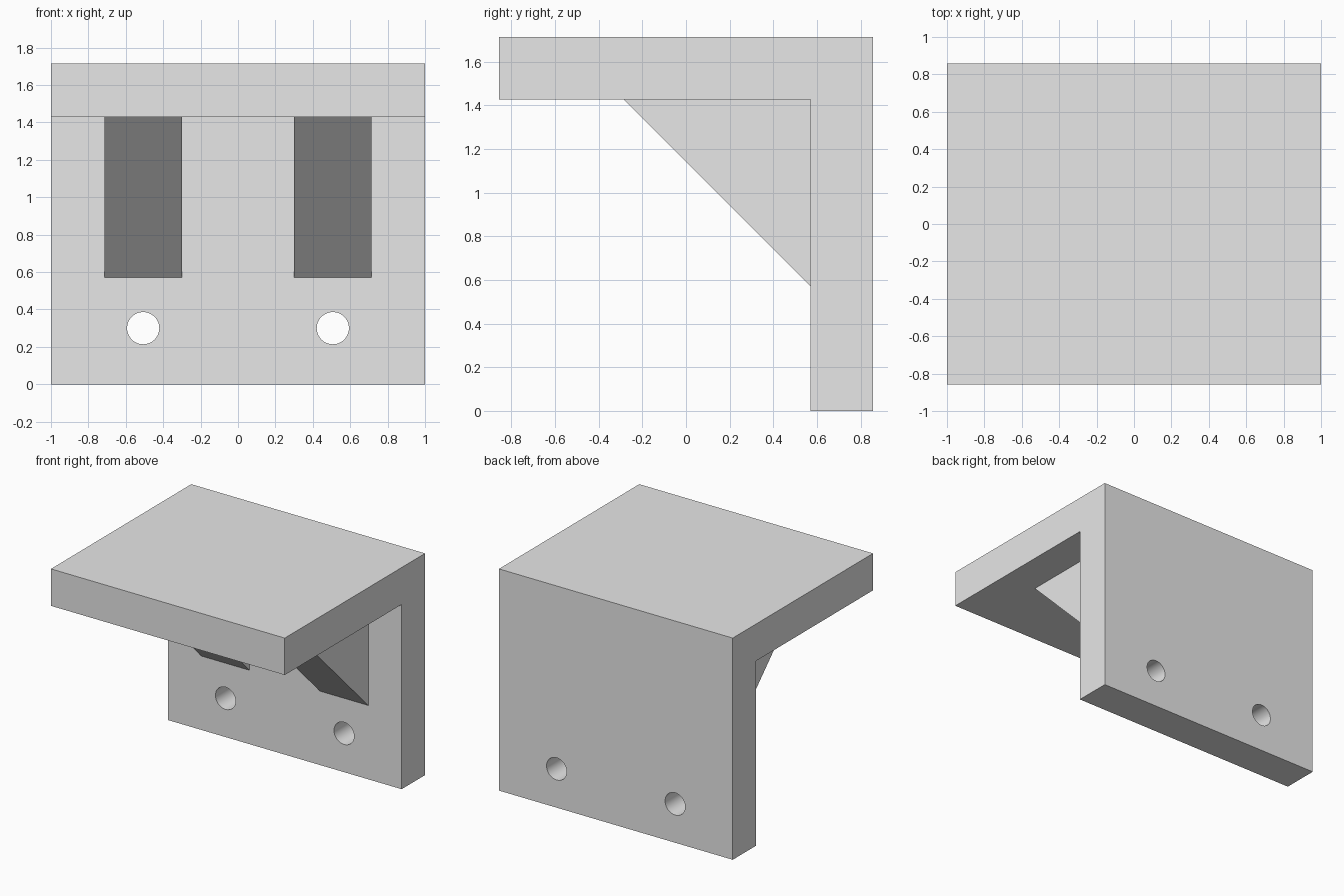
import bpy
import bmesh
import math

cube = bpy.data.objects.get("Cube")
if cube:
    bpy.data.objects.remove(cube, do_unlink=True)

# Everything sits on a grid of one seventh
U = 1 / 7
HALF_DEPTH, HEIGHT, WALL = 6 * U, 12 * U, 2 * U
WALL_FRONT = HALF_DEPTH - WALL
SHELF_BOTTOM = HEIGHT - WALL
HOLE_X, HOLE_Z, HOLE_RADIUS = 0.507, 0.30, 0.086

grey = bpy.data.materials.new("light grey")
grey.use_nodes = True
colour = (0.8, 0.8, 0.8, 1)
grey.diffuse_color = colour
grey.node_tree.nodes["Principled BSDF"].inputs["Base Color"].default_value = colour


def extrude_profile(name, profile, x0, x1):
    """Extrude a (y, z) outline along x."""
    bm = bmesh.new()
    face = bm.faces.new([bm.verts.new((x0, y, z)) for y, z in profile])
    result = bmesh.ops.extrude_face_region(bm, geom=[face])
    moved = [v for v in result["geom"] if isinstance(v, bmesh.types.BMVert)]
    bmesh.ops.translate(bm, verts=moved, vec=(x1 - x0, 0, 0))
    bmesh.ops.recalc_face_normals(bm, faces=bm.faces)
    mesh = bpy.data.meshes.new(name)
    bm.to_mesh(mesh)
    bm.free()
    mesh.materials.append(grey)
    obj = bpy.data.objects.new(name, mesh)
    bpy.context.collection.objects.link(obj)
    return obj


def select_only(obj):
    bpy.ops.object.select_all(action="DESELECT")
    obj.select_set(True)
    bpy.context.view_layer.objects.active = obj


# L-shaped bracket: shelf on top, wall plate at the back
bracket = extrude_profile("bracket", [
    (-HALF_DEPTH, HEIGHT), (-HALF_DEPTH, SHELF_BOTTOM),
    (WALL_FRONT, SHELF_BOTTOM), (WALL_FRONT, 0),
    (HALF_DEPTH, 0), (HALF_DEPTH, HEIGHT)], -1, 1)

# Screw holes through the wall plate
for side in (-1, 1):
    bpy.ops.mesh.primitive_cylinder_add(
        vertices=48, radius=HOLE_RADIUS, depth=2 * WALL,
        location=(side * HOLE_X, HALF_DEPTH - WALL / 2, HOLE_Z),
        rotation=(math.pi / 2, 0, 0))
    cutter = bpy.context.object
    cutter.name = "hole_cutter"
    cutter.hide_render = True
    cutter.data.materials.append(grey)
    cut = bracket.modifiers.new("screw_hole", "BOOLEAN")
    cut.operation = "DIFFERENCE"
    cut.solver = "EXACT"
    cut.object = cutter
    select_only(bracket)
    bpy.ops.object.modifier_apply(modifier=cut.name)
    bpy.data.objects.remove(cutter, do_unlink=True)

select_only(bracket)
bpy.ops.object.shade_smooth_by_angle(angle=math.radians(30))

# Triangular gussets in the inner corner
LEG = 6 * U
for label, side in (("left", 1), ("right", -1)):
    extrude_profile(label + "_gusset", [
        (WALL_FRONT, SHELF_BOTTOM), (WALL_FRONT - LEG, SHELF_BOTTOM),
        (WALL_FRONT, SHELF_BOTTOM - LEG)], side * 0.3, side * 5 * U)
